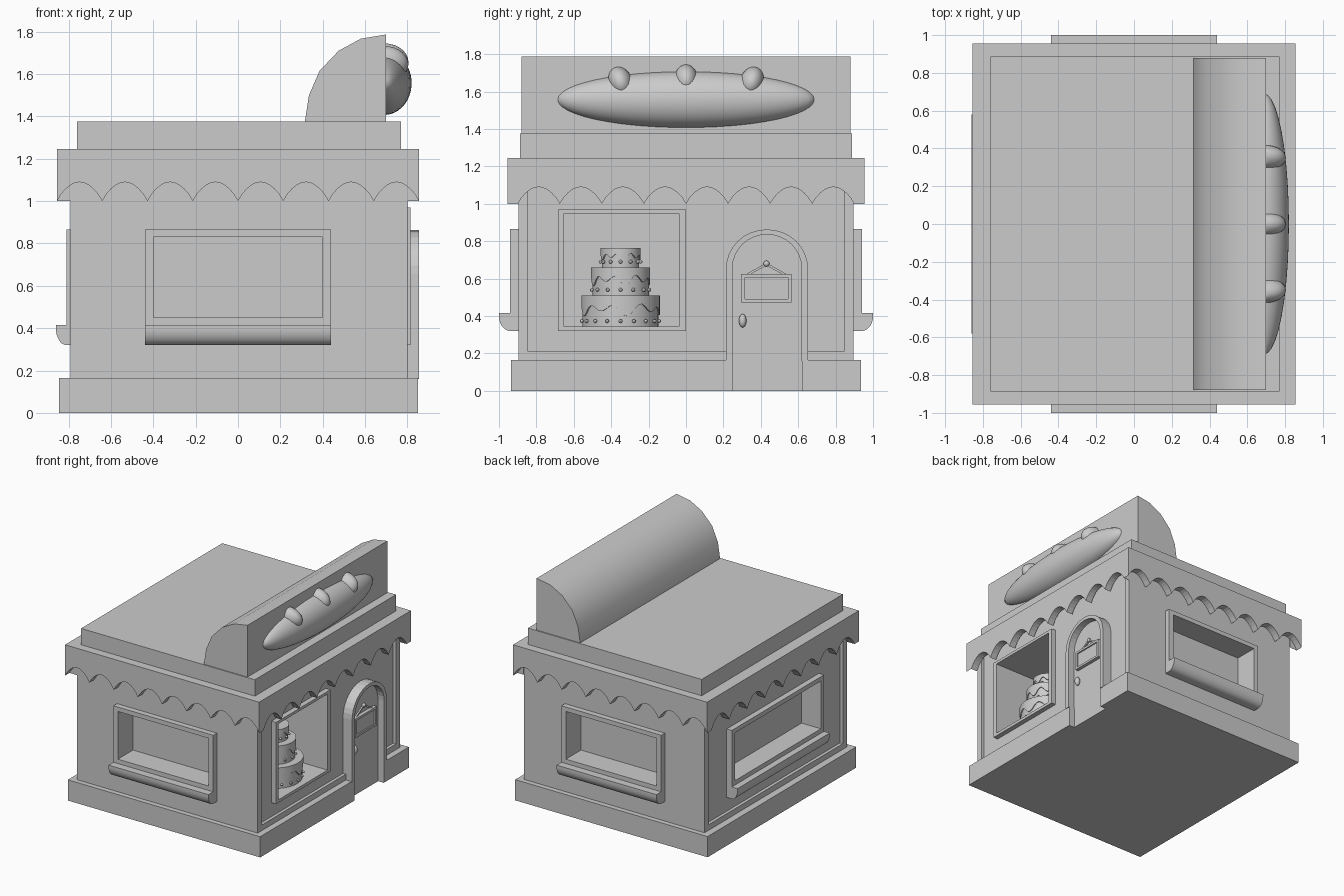
import bpy, bmesh, math
from math import sin, cos, pi
from mathutils import Matrix

if "Cube" in bpy.data.objects:
    bpy.data.objects.remove(bpy.data.objects["Cube"])

# wall frames: (u along wall, v up, w outward) -> world
SIDE = {
    'right': lambda u, v, w: (w, u, v),
    'left': lambda u, v, w: (-w, u, v),
    'front': lambda u, v, w: (u, -w, v),
    'back': lambda u, v, w: (u, w, v),
}


def finish(name, bm, smooth=False):
    bmesh.ops.recalc_face_normals(bm, faces=bm.faces)
    me = bpy.data.meshes.new(name)
    bm.to_mesh(me)
    bm.free()
    ob = bpy.data.objects.new(name, me)
    bpy.context.collection.objects.link(ob)
    if smooth:
        bpy.ops.object.select_all(action='DESELECT')
        bpy.context.view_layer.objects.active = ob
        ob.select_set(True)
        bpy.ops.object.shade_smooth_by_angle(angle=math.radians(35))
    return ob


def prism(name, pts, a, b, put, smooth=False):
    """Closed 2D outline swept from a to b, put(p, q, depth) -> world."""
    bm = bmesh.new()
    lo = [bm.verts.new(put(p, q, a)) for p, q in pts]
    hi = [bm.verts.new(put(p, q, b)) for p, q in pts]
    bm.faces.new(lo)
    bm.faces.new(hi)
    for i in range(len(pts)):
        j = (i + 1) % len(pts)
        bm.faces.new((lo[i], lo[j], hi[j], hi[i]))
    return finish(name, bm, smooth)


def rect(u0, u1, v0, v1):
    return [(u0, v0), (u1, v0), (u1, v1), (u0, v1)]


def box(name, x0, x1, y0, y1, z0, z1):
    return prism(name, rect(x0, x1, y0, y1), z0, z1, lambda p, q, d: (p, q, d))


def ring(name, outer, inner, a, b, put):
    """Frame between two matching outlines."""
    bm = bmesh.new()
    loops = [[bm.verts.new(put(p, q, d)) for p, q in o]
             for o, d in ((outer, a), (outer, b), (inner, b), (inner, a))]
    n = len(outer)
    for k in range(4):
        A, B = loops[k], loops[(k + 1) % 4]
        for i in range(n):
            bm.faces.new((A[i], A[(i + 1) % n], B[(i + 1) % n], B[i]))
    return finish(name, bm)


def cut(ob, cutter):
    m = ob.modifiers.new('cut', 'BOOLEAN')
    m.operation, m.solver, m.object = 'DIFFERENCE', 'EXACT', cutter
    bpy.context.view_layer.objects.active = ob
    bpy.ops.object.modifier_apply(modifier=m.name)
    bpy.data.objects.remove(cutter)


# base plinth with a gap for the door
base = box('base', -.845, .85, -.935, .935, 0, .165)
cut(base, box('gap', .78, 1, .25, .62, -.1, .3))

# walls with sunk end panels and window recesses
walls = box('walls', -.79, .8, -.895, .895, .165, 1.245)
cut(walls, box('c', .775, 1, -.845, .845, .21, 1.2))
cut(walls, box('c', -1, -.765, -.845, .845, .21, 1.2))
cut(walls, box('c', .3, 1, -.652, -.037, .343, .948))
cut(walls, box('c', -1, -.64, -.54, .54, .45, .83))
for s in (-1, 1):
    y0, y1 = sorted((s * .75, s * 1.1))
    cut(walls, box('c', -.4, .4, y0, y1, .45, .83))

# windows with rounded sills on three sides
for side, half, wall in (('front', .44, .895), ('back', .44, .895), ('left', .58, .765)):
    put = SIDE[side]
    out = .045
    ring(side + '_window_frame', rect(-half, half, .415, .865),
         rect(-half + .04, half - .04, .45, .83), wall - .01, wall + out, put)
    reach = 1.0 if wall > .8 else .86
    r = reach - wall - out
    prof = [(wall - .01, .415), (reach, .415)]
    prof += [(wall + out + r * cos(t * pi / 16), .4 - .08 * sin(t * pi / 16)) for t in range(9)]
    prof += [(wall - .01, .32)]
    prism(side + '_window_sill', prof, -half, half,
          lambda p, q, d, put=put: put(d, q, p), True)

# display window frame
R = SIDE['right']
ring('display_window_frame', rect(-.685, 0, .32, .97), rect(-.652, -.037, .343, .948), .765, .815, R)


# arched door and its frame
def arch(hw, top, bottom, n=16):
    spring = .655
    return ([(.433 + hw, bottom)]
            + [(.433 + hw * cos(pi * i / n), spring + (top - spring) * sin(pi * i / n))
               for i in range(n + 1)]
            + [(.433 - hw, bottom)])


prism('door', arch(.187, .838, 0), .76, .8, R)
prism('door_frame', arch(.219, .863, .16) + arch(.185, .836, .16)[::-1], .765, .855, R)


def ball(name, loc, size, seg=16, rings=10, cutx=None, tilt=0, bm=None):
    own = bm is None
    bm = bm or bmesh.new()
    mat = Matrix.Translation(loc) @ Matrix.Rotation(tilt, 4, 'X') @ Matrix.Diagonal((*size, 1))
    bmesh.ops.create_uvsphere(bm, u_segments=seg, v_segments=rings, radius=1, matrix=mat)
    if cutx is not None:
        bmesh.ops.bisect_plane(bm, geom=bm.verts[:] + bm.edges[:] + bm.faces[:],
                               plane_co=(cutx, 0, 0), plane_no=(-1, 0, 0), clear_outer=True)
    if own:
        return finish(name, bm, True)


ball('door_knob', (.815, .303, .375), (.022, .02, .036))

# blank hanging sign on the door
prism('hanging_sign', rect(.3, .56, .478, .62), .795, .818, R)
ring('hanging_sign_border', rect(.295, .565, .473, .625), rect(.315, .545, .49, .607), .795, .828, R)
for s in (-1, 1):
    prism('sign_cord', [(.43, .685), (.43, .67), (.43 + s * .1, .615), (.43 + s * .115, .62)],
          .797, .812, R)
ball('sign_nail', (.808, .43, .68), (.014, .016, .016))


# scalloped awning skirts
def scallops(half, count=8, n=10):
    pts = [(half, 1.245), (-half, 1.245)]
    step = 2 * half / count
    for k in range(count):
        for i in range(n):
            pts.append((-half + step * (k + i / n), 1.0 + .09 * sin(pi * i / n) ** .8))
    return pts + [(half, 1.0)]


for side, half, a, b in (('front', .855, .895, .955), ('back', .855, .895, .955),
                         ('right', .9, .8, .855), ('left', .9, .79, .855)):
    prism(side + '_awning', scallops(half), a, b, SIDE[side])

# roof slab and curved sign board
box('roof', -.76, .77, -.888, .888, 1.24, 1.375)
board = [(.315, 1.37), (.335, 1.5), (.385, 1.615), (.475, 1.71), (.58, 1.767), (.7, 1.787), (.7, 1.37)]
prism('roof_sign_board', board, -.88, .88, lambda p, q, d: (p, d, q), True)

# bread loaf with three raised crust ridges
ball('bread_loaf', (.69, 0, 1.557), (.13, .69, .15), 40, 24, cutx=.69)
for y in (-.35, 0, .35):
    ball('bread_ridge', (.69, y, 1.657 - abs(y) * .03), (.115, .066, .088), 20, 14,
         cutx=.69, tilt=-y * .9)

# three tier cake: sponge, dripping icing, pearls
CX, CY, N = .565, -.35, 64
for k, (r, z0, z1) in enumerate(((.21, .343, .51), (.158, .51, .66), (.107, .66, .765))):
    circle = [(CX + (r - .007) * cos(2 * pi * i / 32), CY + (r - .007) * sin(2 * pi * i / 32))
              for i in range(32)]
    prism(f'cake_tier_{k}', circle, z0, z1 - .004, lambda p, q, d: (p, q, d), True)
    bm = bmesh.new()
    rows = []
    for rad, low in ((r, 0), (r, 1), (r - .009, 1)):
        row = []
        for i in range(N):
            t = 2 * pi * i / N
            drop = (z1 - z0) * (.45 + .14 * sin(9 * t) + .08 * sin(5 * t + 1)) * low
            row.append(bm.verts.new((CX + rad * cos(t), CY + rad * sin(t), z1 - drop)))
        rows.append(row)
    bm.faces.new(rows[0])
    for A, B in zip(rows, rows[1:]):
        for i in range(N):
            j = (i + 1) % N
            bm.faces.new((A[i], A[j], B[j], B[i]))
    finish(f'cake_icing_{k}', bm, True)
    bm = bmesh.new()
    count = (18, 14, 12)[k]
    for i in range(count):
        t = 2 * pi * i / count
        ball('', (CX + r * cos(t), CY + r * sin(t), z0 + .03), (.01, .01, .01), 8, 6, bm=bm)
    finish(f'cake_pearls_{k}', bm, True)
